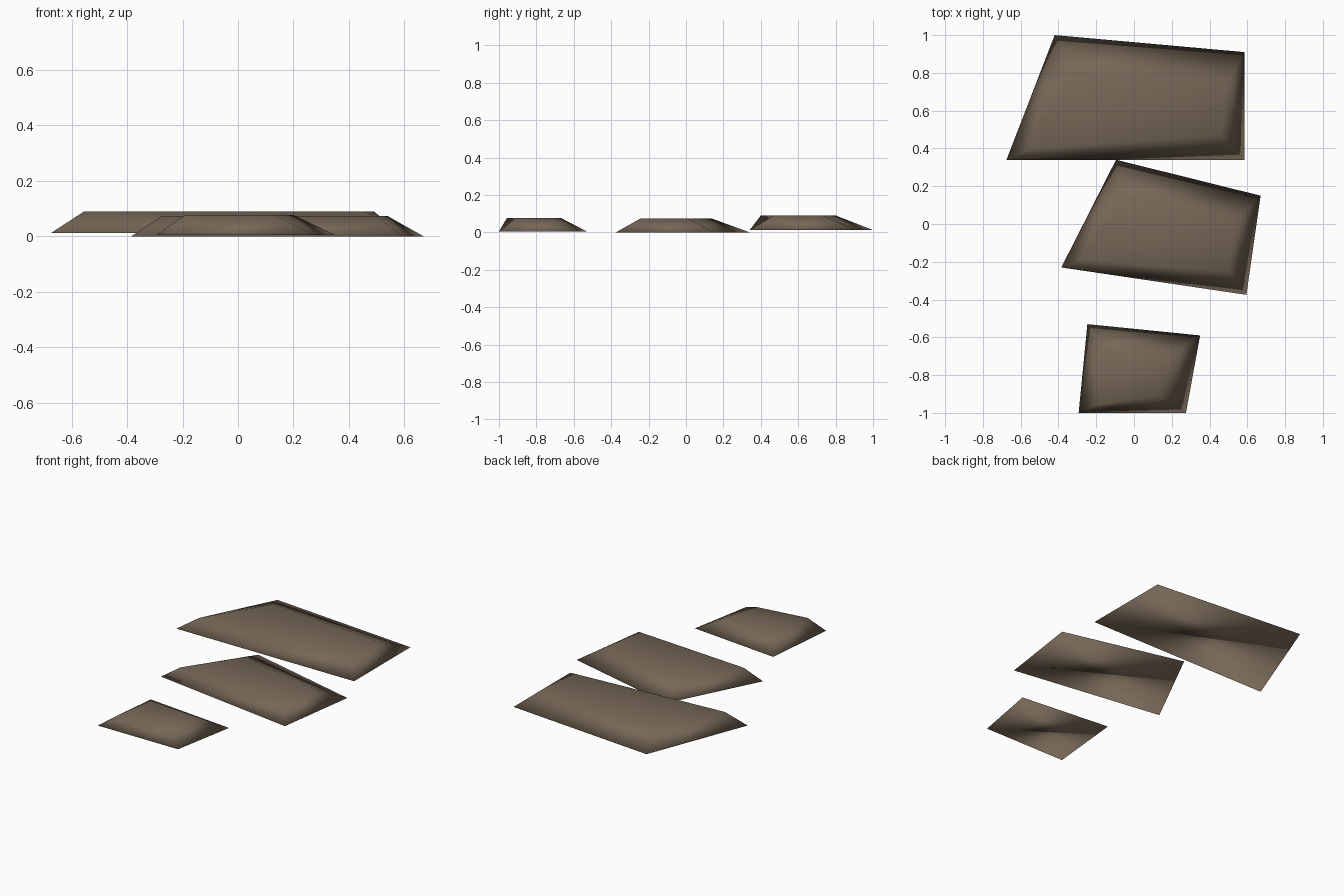
import bpy

if "Cube" in bpy.data.objects:
    bpy.data.objects.remove(bpy.data.objects["Cube"])

# single stone colour
stone = bpy.data.materials.new("brown_stone")
stone.diffuse_color = (0.18, 0.136, 0.094, 1)
stone.use_nodes = True
stone.node_tree.nodes["Principled BSDF"].inputs["Base Color"].default_value = stone.diffuse_color


def slab(name, base, top, z0, z1):
    """Bevelled four-sided flagstone: base outline and smaller top outline."""
    verts = [(x, y, z0) for x, y in base] + [(x, y, z1) for x, y in top]
    faces = [(3, 2, 1, 0), (4, 5, 6, 7)]
    for i in range(4):
        j = (i + 1) % 4
        faces.append((i, j, j + 4, i + 4))
    me = bpy.data.meshes.new(name)
    me.from_pydata(verts, [], faces)
    me.materials.append(stone)
    # the soft shading runs over every edge
    for p in me.polygons:
        p.use_smooth = True
    ob = bpy.data.objects.new(name, me)
    bpy.context.collection.objects.link(ob)


# corners run front-left, front-right, back-right, back-left
slab("back_stone",
     [(-0.675, 0.34), (0.585, 0.34), (0.585, 0.91), (-0.42, 1.0)],
     [(-0.555, 0.40), (0.46, 0.47), (0.49, 0.73), (-0.31, 0.80)], 0.012, 0.09)
slab("middle_stone",
     [(-0.385, -0.23), (0.595, -0.375), (0.67, 0.15), (-0.095, 0.34)],
     [(-0.275, -0.19), (0.50, -0.245), (0.54, 0.01), (-0.05, 0.14)], 0.0, 0.073)
slab("front_stone",
     [(-0.293, -1.0), (0.275, -1.0), (0.35, -0.59), (-0.247, -0.53)],
     [(-0.192, -0.957), (0.13, -0.91), (0.20, -0.70), (-0.15, -0.67)], 0.005, 0.077)
